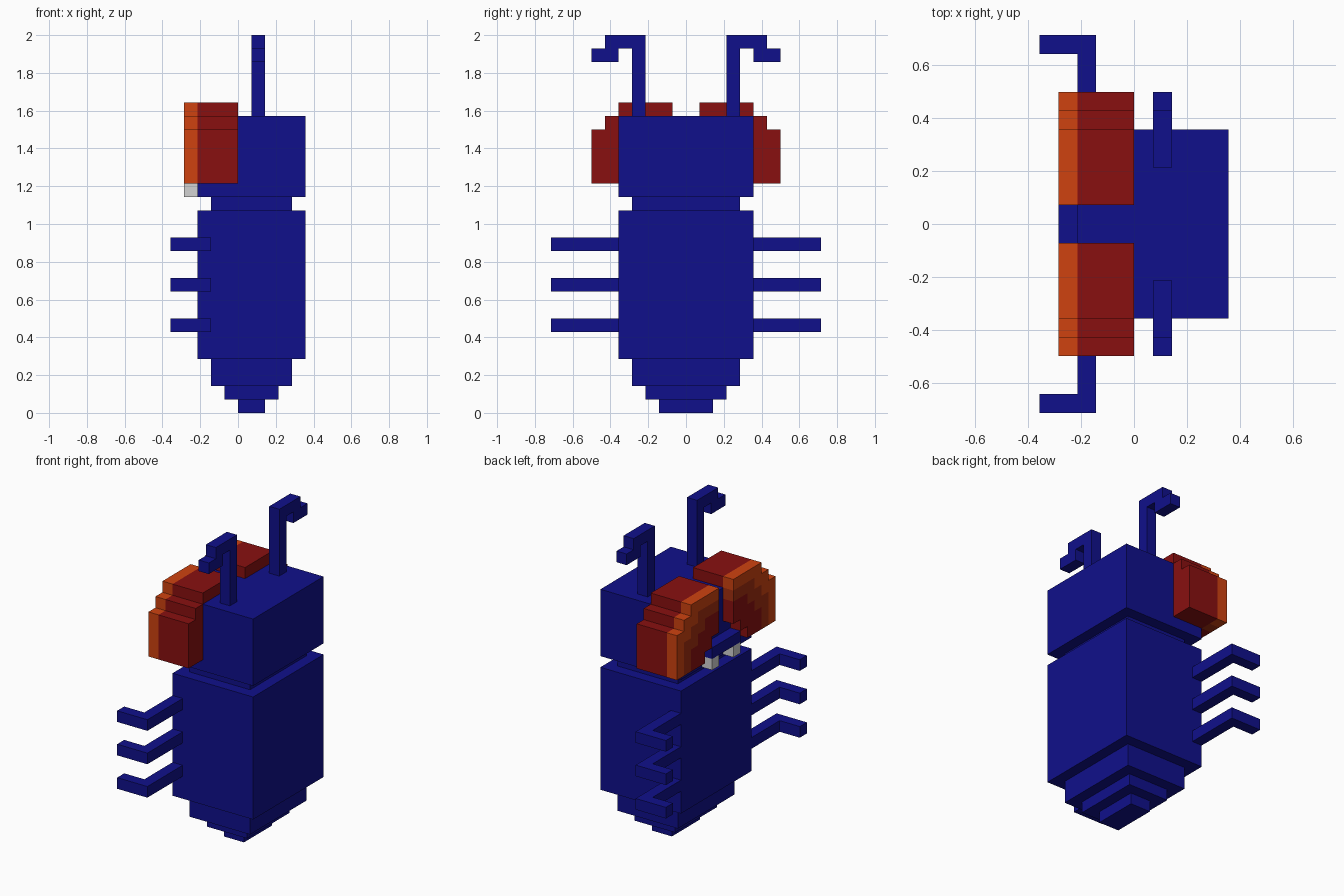
import bpy
import bmesh
from mathutils import Matrix, Vector

U = 1 / 14  # size of one block

old = bpy.data.objects.get("Cube")
if old:
    bpy.data.objects.remove(old, do_unlink=True)


def material(name, rgb):
    m = bpy.data.materials.new(name)
    m.use_nodes = True
    m.diffuse_color = (*rgb, 1)
    m.node_tree.nodes["Principled BSDF"].inputs["Base Color"].default_value = (*rgb, 1)
    return m


blue = material("deep blue", (0.005, 0.005, 0.26))
red = material("dark red", (0.25, 0.005, 0.005))
orange = material("orange", (0.62, 0.055, 0.005))
burnt = material("burnt orange", (0.36, 0.028, 0.005))
white = material("tooth white", (0.65, 0.65, 0.65))


def blocks(name, boxes, mats, side=1):
    """One object from boxes (x, y, z ranges in blocks, material index)."""
    bm = bmesh.new()
    for xr, yr, zr, mat in boxes:
        if side < 0:
            yr = (-yr[1], -yr[0])
        lo, hi = (Vector(c) * U for c in zip(xr, yr, zr))
        place = Matrix.Translation((lo + hi) / 2) @ Matrix.Diagonal((*(hi - lo), 1))
        made = bmesh.ops.create_cube(bm, size=1, matrix=place)
        for f in {f for v in made["verts"] for f in v.link_faces}:
            f.material_index = mat
    mesh = bpy.data.meshes.new(name)
    bm.to_mesh(mesh)
    bm.free()
    for m in mats:
        mesh.materials.append(m)
    obj = bpy.data.objects.new(name, mesh)
    bpy.context.collection.objects.link(obj)
    return obj


# Body, neck and head: nested slabs, each inset from the widest outline
slabs = [("tail_tip", 3, 0, 1), ("tail_middle", 2, 1, 2), ("tail_base", 1, 2, 4),
         ("body", 0, 4, 15), ("neck", 1, 15, 16), ("head", 0, 16, 22)]
for name, inset, z0, z1 in slabs:
    blocks(name, [((inset - 3, 5 - inset), (inset - 5, 5 - inset), (z0, z1), 0)], [blue])

# Upper lip
blocks("lip", [((-4, -3), (-2, 2), (17, 18), 0)], [blue])


def outer(z):
    """Stepped outer edge of the eye at a given row."""
    return 7 - max(0, z - 20)


# Eye rows: red behind, then a front layer in three nested tones
eye = []
for z in range(17, 23):
    inner = max(1, 20 - z)
    row = (z, z + 1)
    eye.append(((-3, 0), (inner, outer(z)), row, 0))
    start = inner
    for tone, step in ((0, 2), (1, 1), (2, 0)):
        end = outer(z + step) - step
        if z + step < 23:
            eye.append(((-4, -3), (start, end), row, tone))
            start = end

for label, side in (("back", 1), ("front", -1)):
    blocks(label + "_eye", eye, [red, burnt, orange], side)
    blocks(label + "_tooth", [((-4, -3), (1, 2), (16, 17), 0)], [white], side)
    # Antenna with a hooked tip
    blocks(label + "_antenna", [((1, 2), (3, 4), (22, 27), 0),
                                ((1, 2), (3, 6), (27, 28), 0),
                                ((1, 2), (5, 7), (26, 27), 0)], [blue], side)
    # Three bent legs
    for level, z in (("lower", 6), ("middle", 9), ("upper", 12)):
        blocks(f"{label}_{level}_leg", [((-3, -2), (5, 10), (z, z + 1), 0),
                                        ((-5, -3), (9, 10), (z, z + 1), 0)], [blue], side)
